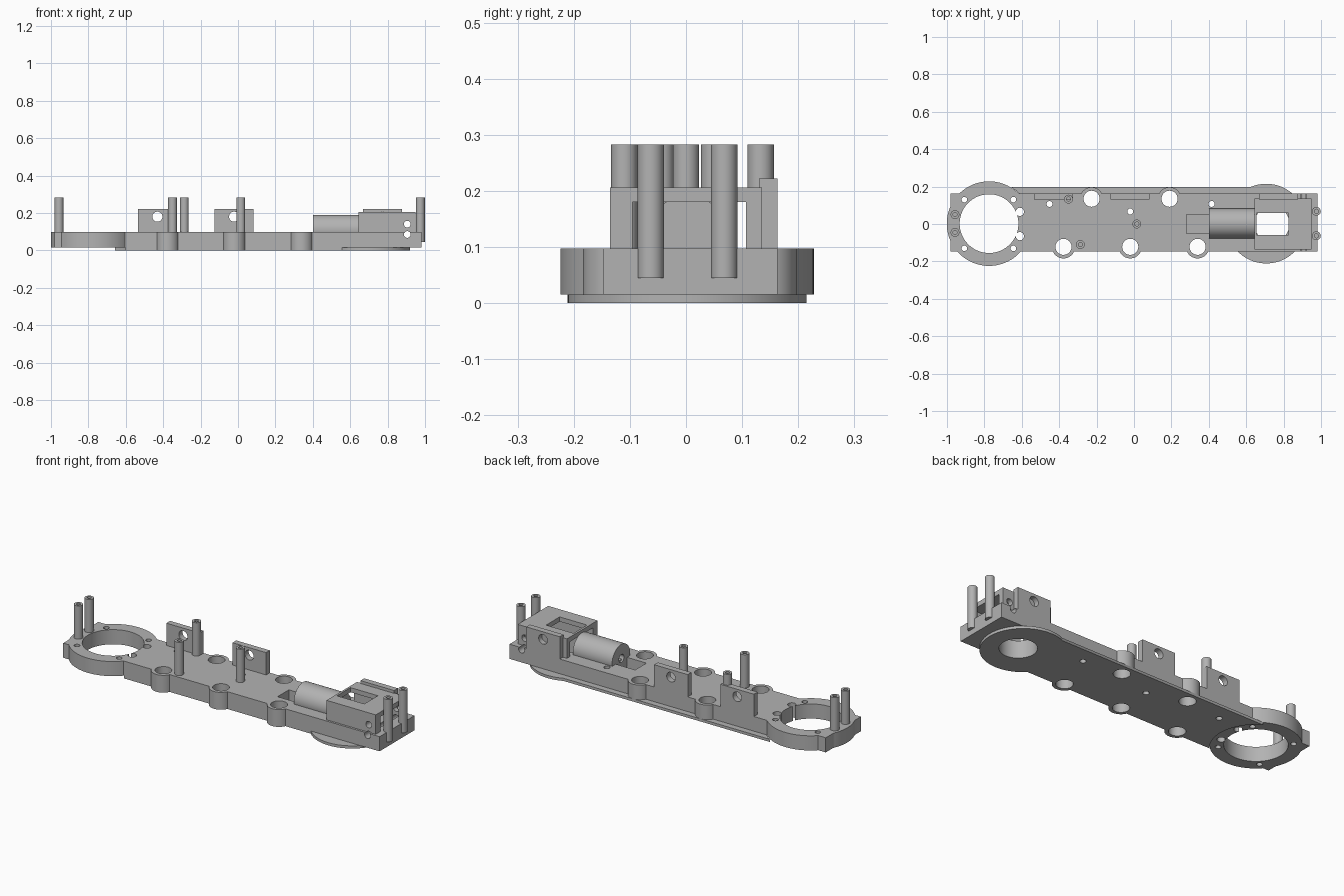
import bpy, math

if "Cube" in bpy.data.objects:
    bpy.data.objects.remove(bpy.data.objects["Cube"], do_unlink=True)

grey = bpy.data.materials.new("plain grey")
grey.use_nodes = True
grey.diffuse_color = (0.45, 0.45, 0.45, 1)
grey.node_tree.nodes["Principled BSDF"].inputs["Base Color"].default_value = (0.45, 0.45, 0.45, 1)


def finish(name):
    ob = bpy.context.object
    ob.name = name
    ob.data.materials.clear()
    ob.data.materials.append(grey)
    return ob


def box(name, x0, x1, y0, y1, z0, z1):
    bpy.ops.mesh.primitive_cube_add(size=1, location=((x0 + x1) / 2, (y0 + y1) / 2, (z0 + z1) / 2))
    bpy.context.object.scale = (x1 - x0, y1 - y0, z1 - z0)
    bpy.ops.object.transform_apply(location=True, rotation=True, scale=True)
    return finish(name)


def rod(name, x, y, z0, z1, r, n=48):
    bpy.ops.mesh.primitive_cylinder_add(vertices=n, radius=r, depth=z1 - z0, location=(x, y, (z0 + z1) / 2))
    bpy.ops.object.transform_apply(location=True, rotation=True, scale=True)
    return finish(name)


def rod_y(x, z, r):
    # horizontal cutter running across the whole width
    bpy.ops.mesh.primitive_cylinder_add(vertices=32, radius=r, depth=1, location=(x, 0, z),
                                        rotation=(math.pi / 2, 0, 0))
    bpy.ops.object.transform_apply(location=True, rotation=True, scale=True)
    return finish("cutter")


def rod_x(name, x0, x1, y, z, r):
    bpy.ops.mesh.primitive_cylinder_add(vertices=64, radius=r, depth=x1 - x0, location=((x0 + x1) / 2, y, z),
                                        rotation=(0, math.pi / 2, 0))
    bpy.ops.object.transform_apply(location=True, rotation=True, scale=True)
    return finish(name)


def combine(ob, others, op):
    for other in others:
        mod = ob.modifiers.new("bool", 'BOOLEAN')
        mod.operation, mod.solver, mod.object = op, 'EXACT', other
        bpy.ops.object.select_all(action='DESELECT')
        bpy.context.view_layer.objects.active = ob
        ob.select_set(True)
        bpy.ops.object.modifier_apply(modifier=mod.name)
        bpy.data.objects.remove(other, do_unlink=True)


def smooth(ob):
    bpy.ops.object.select_all(action='DESELECT')
    bpy.context.view_layer.objects.active = ob
    ob.select_set(True)
    bpy.ops.object.shade_smooth_by_angle(angle=math.radians(30))


FRONT, BACK = -0.147, 0.163
BASE, DECK = 0.015, 0.097
RING = (-0.775, 0.002)
bosses = [(x, -0.122) for x in (-0.377, -0.02, 0.34)] + [(x, 0.135) for x in (-0.227, 0.19)]
small_holes = [(-0.452, 0.107), (-0.02, 0.067), (0.415, 0.107)]


def boss_parts(z0, z1):
    return [rod("boss", x, y, z0, z1, 0.062) for x, y in bosses]


def hole_cutters():
    cuts = [rod("cutter", x, y, -0.1, 0.3, 0.043) for x, y in bosses]
    cuts += [rod("cutter", x, y, -0.1, 0.3, 0.016, 24) for x, y in small_holes]
    cuts.append(rod("cutter", 0.737, 0, -0.1, 0.15, 0.094))
    return cuts


# Main deck: long slab, ring at one end, hollow bosses along both sides
deck = box("main_deck", -0.98, 0.98, FRONT, BACK, BASE, DECK)
combine(deck, [rod("ring", *RING, BASE, DECK, 0.226, 96)] + boss_parts(BASE, DECK), 'UNION')
cuts = hole_cutters() + [rod("cutter", *RING, -0.1, 0.3, 0.157, 96)]
for sy in (-1, 1):
    cuts.append(rod("cutter", -0.61, sy * 0.065, -0.1, 0.3, 0.022, 24))
    cuts += [rod("cutter", x, sy * 0.13, -0.1, 0.3, 0.015, 24) for x in (-0.907, -0.645)]
cuts.append(box("cutter", 0.28, 0.41, -0.05, 0.05, 0.035, 0.3))
cuts.append(rod_y(0.905, 0.085, 0.018))
combine(deck, cuts, 'DIFFERENCE')
smooth(deck)

# Thin base plate with round foot, cut back around the ring
plate = box("base_plate", -0.75, 0.71, FRONT, 0.197, 0, BASE)
combine(plate, [rod("foot", 0.707, 0.002, 0, BASE, 0.213, 96)] + boss_parts(0, BASE), 'UNION')
combine(plate, hole_cutters() + [rod("cutter", *RING, -0.1, 0.1, 0.228, 96)], 'DIFFERENCE')
smooth(plate)

# Upright drilled tabs along the back edge
for name, x in (("rear_tab_ring_end", -0.431), ("rear_tab_middle", -0.021), ("rear_tab_motor_end", 0.772)):
    tab = box(name, x - 0.104, x + 0.104, 0.13, BACK, DECK - 0.01, 0.222)
    combine(tab, [rod_y(x, 0.18, 0.027)], 'DIFFERENCE')
    smooth(tab)

# Bridge-shaped gearbox housing, open along its length and on top
housing = box("gearbox_housing", 0.643, 0.948, -0.135, 0.135, DECK - 0.005, 0.206)
combine(housing, [box("cutter", 0.6, 1.0, -0.095, 0.107, 0.05, 0.18),
                  box("cutter", 0.655, 0.825, -0.06, 0.06, 0.15, 0.3),
                  rod_y(0.905, 0.14, 0.018), rod_y(0.905, 0.085, 0.018)], 'DIFFERENCE')
smooth(housing)

# Motor lying in its cradle
motor = rod_x("motor", 0.4, 0.643, 0.003, 0.11, 0.08)
combine(motor, [rod_x("cutter", 0.3, 0.45, 0, 0.11, 0.022)], 'DIFFERENCE')
smooth(motor)

# Hollow standoff posts
posts = [(-0.957, 0.05, 0.045), (-0.957, -0.045, 0.045), (-0.35, 0.133, 0.09), (-0.287, -0.11, 0.09),
         (0.015, 0, 0.09), (0.975, 0.068, 0.045), (0.975, -0.063, 0.045)]
for i, (x, y, z0) in enumerate(posts):
    post = rod(f"standoff_post_{i + 1}", x, y, z0, 0.283, 0.0235, 32)
    combine(post, [rod("cutter", x, y, 0.2, 0.4, 0.011, 16)], 'DIFFERENCE')
    smooth(post)
